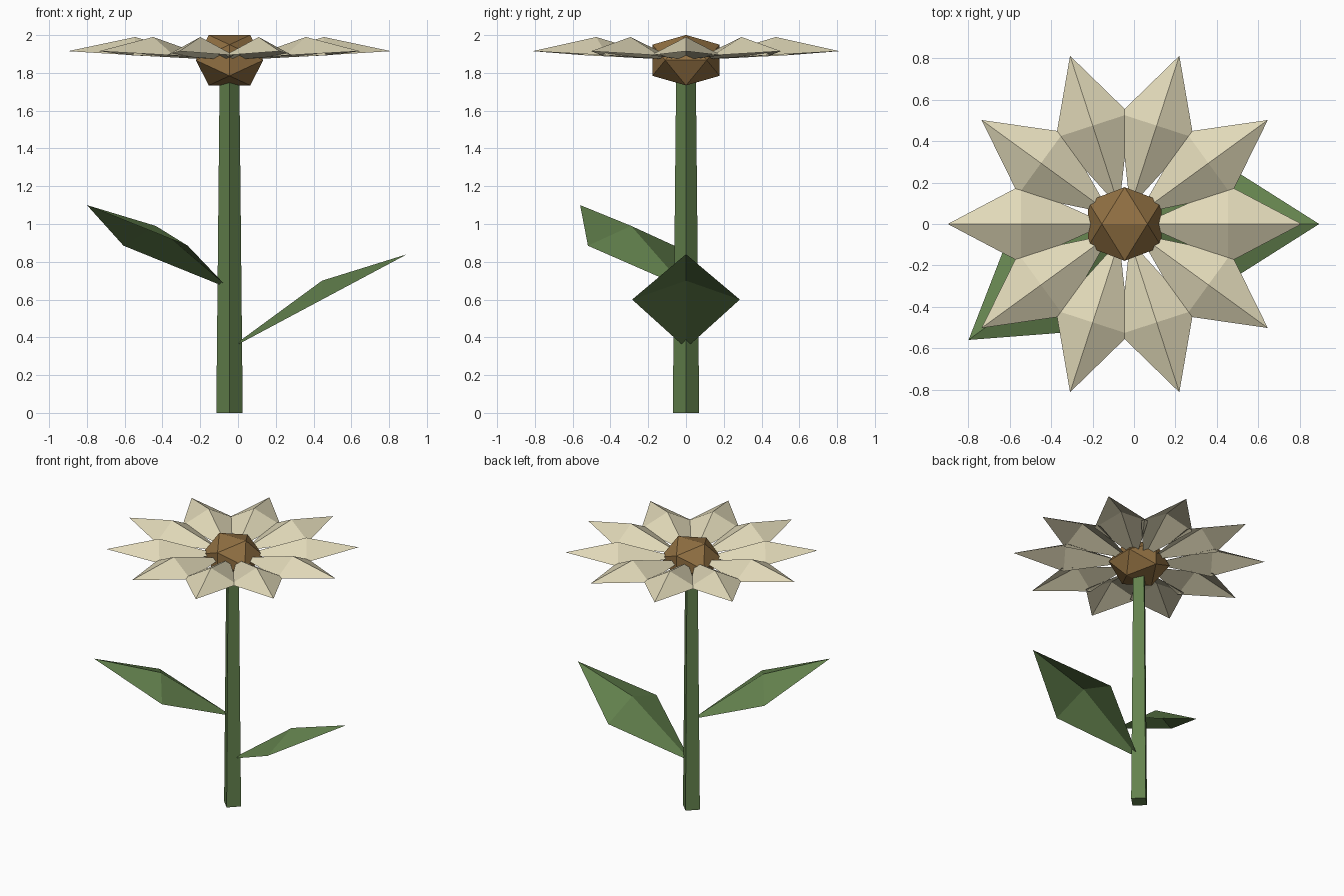
import bpy
import bmesh
import math
from mathutils import Matrix

if "Cube" in bpy.data.objects:
    bpy.data.objects.remove(bpy.data.objects["Cube"], do_unlink=True)

CENTRE_X = -0.045


def material(name, rgb):
    m = bpy.data.materials.new(name)
    m.use_nodes = True
    m.diffuse_color = (*rgb, 1)
    m.node_tree.nodes["Principled BSDF"].inputs["Base Color"].default_value = (*rgb, 1)
    return m


green = material("leaf green", (0.127, 0.225, 0.076))
brown = material("seed brown", (0.28, 0.16, 0.054))
cream = material("petal cream", (0.75, 0.69, 0.48))


def finish(name, bm, mat, location=(0, 0, 0)):
    mesh = bpy.data.meshes.new(name)
    bm.to_mesh(mesh)
    bm.free()
    mesh.materials.append(mat)
    obj = bpy.data.objects.new(name, mesh)
    obj.location = (CENTRE_X + location[0], location[1], location[2])
    bpy.context.collection.objects.link(obj)
    return obj


def add_blade(bm, angle, base, side, peak, tip, half_width, base_width):
    """Folded diamond sheet; base, side, peak and tip are (radius, height)."""
    turn = Matrix.Rotation(math.radians(angle), 4, "Z")

    def vert(point, y=0, lift=0):
        return bm.verts.new((point[0], y, point[1] + lift))

    root, ridge, end = vert(base, lift=base_width / 2), vert(peak), vert(tip)
    made = [root, ridge, end]
    for sign in (-1, 1):
        corner = vert(base, sign * base_width)
        edge = vert(side, sign * half_width)
        made += [corner, edge]
        for loop in ([root, corner, edge, ridge], [ridge, edge, end]):
            bm.faces.new(loop if sign < 0 else loop[::-1])
    bmesh.ops.transform(bm, matrix=turn, verts=made)


# Four-sided tapered stem
bm = bmesh.new()
bmesh.ops.create_cone(bm, cap_ends=True, segments=4, radius1=0.07, radius2=0.052,
                      depth=1.8, matrix=Matrix.Translation((0, 0, 0.9)))
finish("stem", bm, green)

# Seed head: flattened icosahedron resting on an edge
bm = bmesh.new()
short, long = 0.11, 0.178
for s in (-1, 1):
    for t in (-1, 1):
        for co in ((s * short, 0, t * long), (0, s * long, t * short), (s * long, t * short, 0)):
            bm.verts.new(co)
bmesh.ops.convex_hull(bm, input=bm.verts[:])
bmesh.ops.scale(bm, vec=(1, 1, 0.75), verts=bm.verts[:])
bmesh.ops.recalc_face_normals(bm, faces=bm.faces[:])
finish("seed_head", bm, brown, (0, 0, 1.867))

# Ring of ten petals
bm = bmesh.new()
for i in range(10):
    add_blade(bm, i * 36, (0.12, 1.872), (0.5, 1.893), (0.5, 1.99), (0.855, 1.915), 0.187, 0.016)
finish("petals", bm, cream)

# Two leaves
bm = bmesh.new()
add_blade(bm, 0, (0.05, 0.365), (0.49, 0.60), (0.49, 0.70), (0.94, 0.84), 0.285, 0.025)
finish("lower_leaf", bm, green)
bm = bmesh.new()
add_blade(bm, 216.6, (0.05, 0.68), (0.487, 0.885), (0.487, 0.99), (0.94, 1.10), 0.285, 0.025)
finish("upper_leaf", bm, green)
